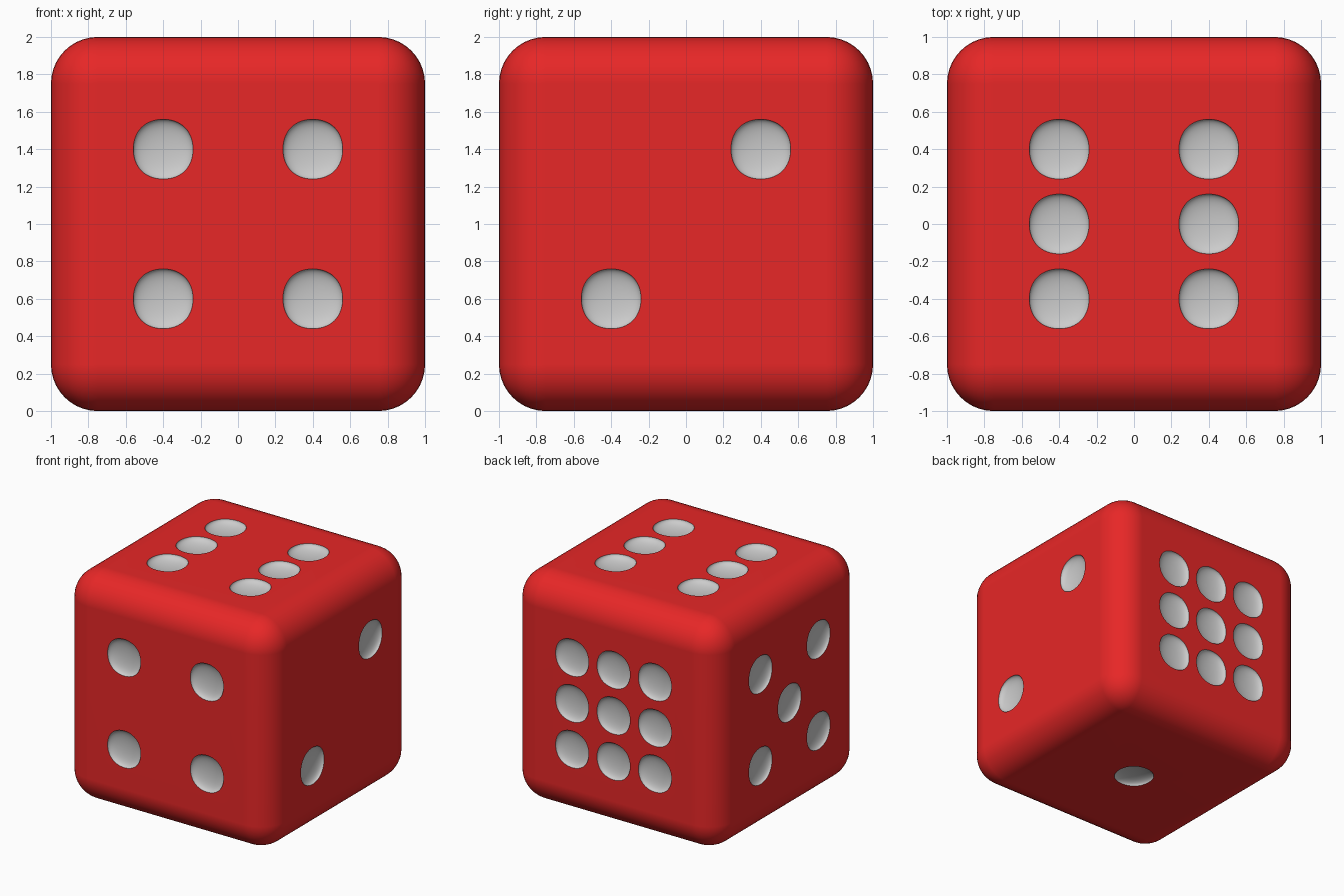
import bpy, bmesh
from mathutils import Matrix, Vector

if "Cube" in bpy.data.objects:
    bpy.data.objects.remove(bpy.data.objects["Cube"])

BEVEL, PIP_R, DEPTH, S = 0.25, 0.16, 0.05, 0.4
CAGE = 1 / 0.8395          # subdivided cube shrinks by this factor


def material(name, color):
    m = bpy.data.materials.new(name)
    m.diffuse_color = color
    m.use_nodes = True
    m.node_tree.nodes["Principled BSDF"].inputs["Base Color"].default_value = m.diffuse_color
    return m


def new_object(name, bm, mat):
    me = bpy.data.meshes.new(name)
    bm.to_mesh(me)
    bm.free()
    me.materials.append(mat)
    ob = bpy.data.objects.new(name, me)
    bpy.context.collection.objects.link(ob)
    return ob


red = material("red", (0.8, 0.02, 0.02, 1))
white = material("white", (0.8, 0.8, 0.8, 1))

# body: cube with rounded edges
bm = bmesh.new()
bmesh.ops.create_cube(bm, size=2, matrix=Matrix.Translation((0, 0, 1)))
bmesh.ops.bevel(bm, geom=bm.edges[:], offset=BEVEL, segments=10, profile=0.5,
                affect='EDGES')
body = new_object("die_body", bm, red)

# pip layouts: (face normal, right, up, positions)
four = [(a, b) for a in (-1, 1) for b in (-1, 1)]
X, Y, Z = Vector((1, 0, 0)), Vector((0, 1, 0)), Vector((0, 0, 1))
faces = [
    (-Z, X, Y, [(0, 0)]),
    (X, Y, Z, [(-1, -1), (1, 1)]),
    (-Y, X, Z, four),
    (-X, Y, Z, four + [(0, 0)]),
    (Z, X, Y, four + [(-1, 0), (1, 0)]),
    (Y, X, Z, [(a, b) for a in (-1, 0, 1) for b in (-1, 0, 1)]),
]

# pip cutter: flattened rounded blobs centred on the faces
bm = bmesh.new()
for n, u, v, spots in faces:
    size = [2 * CAGE * (DEPTH if abs(c) > 0.5 else PIP_R) for c in n]
    for a, b in spots:
        pos = Z + n + S * (a * u + b * v)
        bmesh.ops.create_cube(bm, size=1, matrix=Matrix.Translation(pos)
                              @ Matrix.Diagonal((*size, 1)))
cutter = new_object("pip_cutter", bm, white)
sub = cutter.modifiers.new("round", 'SUBSURF')
sub.levels = sub.render_levels = 4
cutter.hide_render = True
cutter.hide_set(True)

# carve the pips, carrying their material over
cut = body.modifiers.new("pips", 'BOOLEAN')
cut.operation = 'DIFFERENCE'
cut.solver = 'EXACT'
cut.material_mode = 'TRANSFER'
cut.object = cutter
bpy.context.view_layer.objects.active = body
body.select_set(True)
bpy.ops.object.modifier_apply(modifier=cut.name)
bpy.data.objects.remove(cutter)

# smooth shading with crisp pip rims and flat faces
bpy.ops.object.shade_smooth_by_angle(angle=0.6)
wn = body.modifiers.new("flat_faces", 'WEIGHTED_NORMAL')
wn.keep_sharp = True
